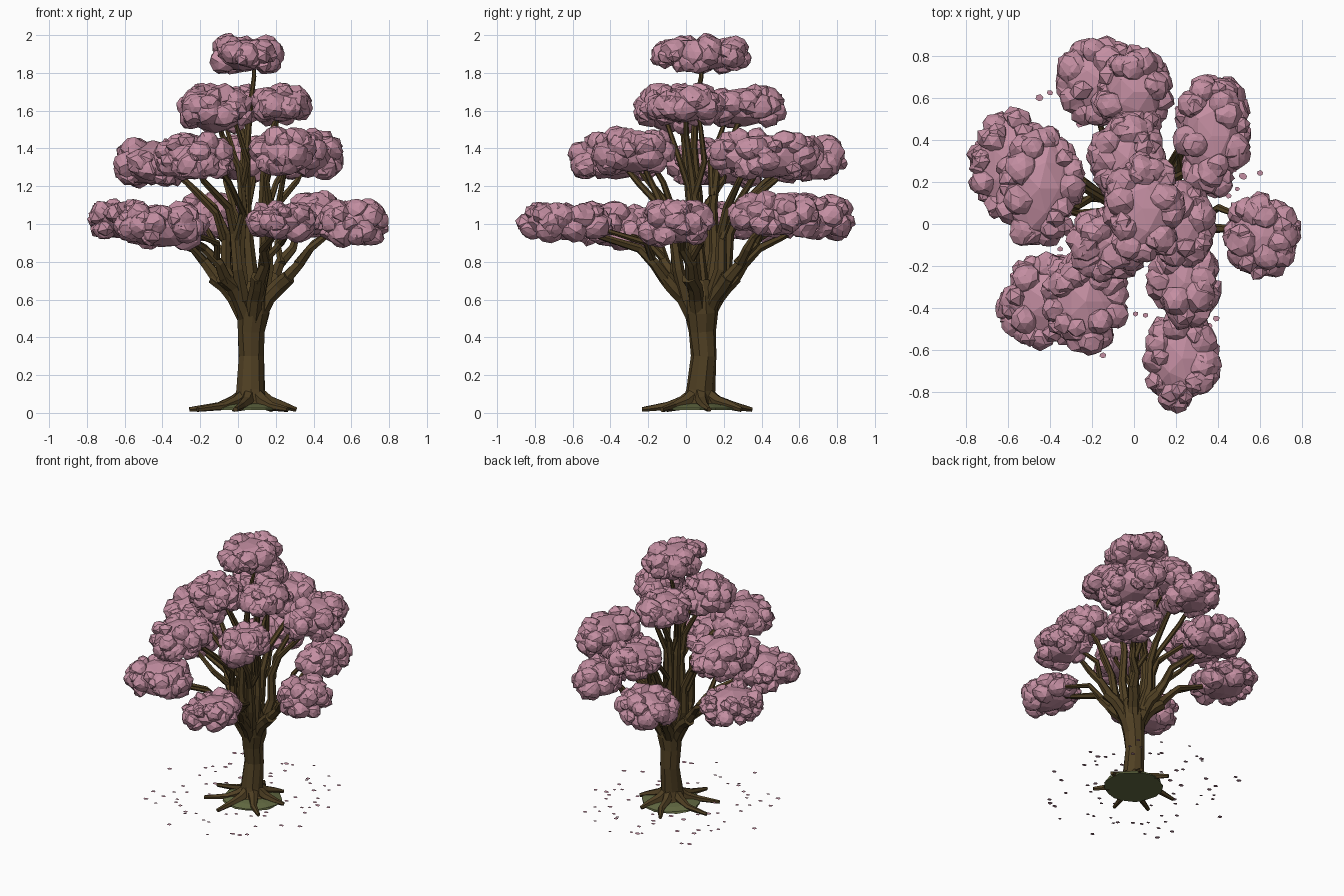
import bpy, bmesh, math, random
from mathutils import Vector, Matrix, Euler

if "Cube" in bpy.data.objects:
    bpy.data.objects.remove(bpy.data.objects["Cube"])

random.seed(7)
TX, TY = 0.07, 0.075          # trunk axis


def material(name, rgb):
    m = bpy.data.materials.new(name)
    m.diffuse_color = (*rgb, 1)
    m.use_nodes = True
    m.node_tree.nodes["Principled BSDF"].inputs["Base Color"].default_value = m.diffuse_color
    return m


BARK = material("dark_bark", (0.080, 0.051, 0.017))
PINK = material("blossom_pink", (0.55, 0.272, 0.36))
MOSS = material("moss_green", (0.125, 0.145, 0.055))


def finish(bm, name, mat):
    bmesh.ops.recalc_face_normals(bm, faces=bm.faces)
    me = bpy.data.meshes.new(name)
    bm.to_mesh(me)
    bm.free()
    me.materials.append(mat)
    ob = bpy.data.objects.new(name, me)
    bpy.context.collection.objects.link(ob)
    return ob


def tube(bm, pts, radii, sides=7, rough=0.08):
    """Faceted tapering tube through pts."""
    pts = [Vector(p) for p in pts]
    rings, ref = [], None
    for i, p in enumerate(pts):
        d = (pts[min(i + 1, len(pts) - 1)] - pts[max(i - 1, 0)]).normalized()
        if ref is None:
            ref = Vector((0, 1, 0)) if abs(d.y) < 0.8 else Vector((1, 0, 0))
        u = (ref - d * ref.dot(d)).normalized()
        ref = u
        v = d.cross(u)
        ring = []
        for k in range(sides):
            a = 2 * math.pi * k / sides
            r = radii[i] * random.uniform(1 - rough, 1 + rough)
            ring.append(bm.verts.new(p + (u * math.cos(a) + v * math.sin(a)) * r))
        rings.append(ring)
    for a, b in zip(rings, rings[1:]):
        for k in range(sides):
            n = (k + 1) % sides
            bm.faces.new((a[k], a[n], b[n], b[k]))
    bm.faces.new(rings[0][::-1])
    bm.faces.new(rings[-1])


def polar(ang, r, z, wob=0.0):
    return (TX + r * math.cos(ang) + random.uniform(-wob, wob),
            TY + r * math.sin(ang) + random.uniform(-wob, wob), z)


def heading(x, y):
    return math.atan2(y - TY, x - TX), math.hypot(x - TX, y - TY)


def lump(bm, centre, size, subdiv, rough, spin):
    """Jittered low-poly ball."""
    rot = Euler([random.uniform(0, 6.28) * spin for _ in range(3)]).to_matrix().to_4x4()
    mat = Matrix.Translation(centre) @ Matrix.Diagonal((*size, 1)) @ rot
    res = bmesh.ops.create_icosphere(bm, subdivisions=subdiv, radius=1, matrix=mat)
    c = Vector(centre)
    for v in res["verts"]:
        v.co = c + (v.co - c) * random.uniform(1 - rough, 1 + rough * 0.5)


# Blossom pads: x, y, z, half sizes
LOW = [(.61, -.06, 1.0, .195, .215, .13), (.23, -.64, 1.01, .19, .26, .11),
       (-.41, -.37, .985, .25, .235, .135), (-.59, .28, 1.02, .215, .275, .12),
       (-.15, .68, 1.03, .23, .22, .13), (.40, .47, 1.04, .16, .25, .125)]
MID = [(-.23, -.37, 1.35, .21, .26, .135), (.24, -.28, 1.38, .18, .23, .13),
       (.37, .42, 1.36, .195, .30, .14), (-.0, .63, 1.34, .19, .235, .135),
       (-.45, .17, 1.32, .225, .29, .14)]
HIGH = [(-.12, -.09, 1.60, .205, .19, .135), (.23, .0, 1.63, .165, .21, .11),
        (-.03, .31, 1.62, .19, .22, .12)]
TOP = [(.04, .075, 1.895, .205, .265, .105)]


def pad(name, x, y, z, rx, ry, rz):
    bm = bmesh.new()
    lump(bm, (x, y, z), (rx - .045, ry - .045, rz * .85), 2, .08, 0)
    n = int(32 + 50 * (rx + ry - .34))
    for i in range(n):
        r = random.uniform(.042, .078)
        a = i * 2.39996 + random.uniform(-.25, .25)
        s = random.uniform(-.65, .8)
        c = math.sqrt(1 - s * s) * random.uniform(.95, 1.06)
        p = (x + (rx - r) * c * math.cos(a), y + (ry - r) * c * math.sin(a),
             z + (rz - r * .75) * s * 1.2)
        lump(bm, p, (r * 1.08, r * 1.08, r), 1 if r < .055 else 2, .16, 1)
    finish(bm, name, PINK)


for tier, pads in (("low", LOW), ("middle", MID), ("high", HIGH), ("top", TOP)):
    for i, p in enumerate(pads):
        pad(f"{tier}_blossom_{i + 1}", *p)

# Trunk
bm = bmesh.new()
tube(bm, [(.07, .075, .02), (.068, .075, .06), (.068, .075, .12), (.07, .095, .30),
          (.07, .085, .43), (.08, .08, .53), (.085, .075, .62), (.08, .07, .70)],
     [.12, .09, .076, .068, .073, .088, .088, .06], 10, .06)
finish(bm, "trunk", BARK)

# Roots
bm = bmesh.new()
for i in range(7):
    a = i * math.tau / 7 + random.uniform(-.15, .15) + .1
    L = .285 - .05 * math.cos(a) - .03 * math.sin(a) + random.uniform(-.02, .02)
    tube(bm, [polar(a, .04, .095), polar(a, .10, .058), polar(a, .18, .036, .008),
              polar(a + random.uniform(-.15, .15), L, .018)],
         [.042, .034, .023, .013], 6)
finish(bm, "roots", BARK)

# Limbs with knobbly ends, and branches to the lowest pads
limbs, twigs = bmesh.new(), bmesh.new()
for x, y, z, *_ in LOW:
    a, d = heading(x, y)
    tube(limbs, [polar(a, .03, .50), polar(a, .09, .61), polar(a, .14, .67, .01),
                 polar(a, .20, .72, .01)], [.045, .042, .042, .042], 7)
    tube(twigs, [polar(a, .18, .70), polar(a + .08, .25, .79, .012),
                 polar(a - .06, .33, .87, .012), polar(a, d * .72, .93),
                 polar(a, d, z)], [.036, .029, .024, .018, .012], 6)
    tube(twigs, [polar(a, .25, .79), polar(a + .25, .33, .90, .01),
                 polar(a + .15, d * .8, z - .03)], [.022, .018, .012], 6)
finish(limbs, "main_limbs", BARK)
finish(twigs, "low_branches", BARK)

# Tall branches to the upper pads, forking near the top
bm = bmesh.new()
for x, y, z, *_ in MID:
    a, d = heading(x, y)
    tube(bm, [polar(a, .08, .60), polar(a, .14, .76, .012), polar(a, .15, .95, .015),
              polar(a, .21, 1.09, .015), polar(a - .15, d * .7, 1.23),
              polar(a - .1, d * .9, z)], [.04, .032, .026, .022, .017, .012], 6)
    tube(bm, [polar(a, .15, .92), polar(a + .3, .19, 1.06, .01),
              polar(a + .25, d * .65, 1.22), polar(a + .15, d * .9, z)],
         [.02, .019, .016, .011], 6)
finish(bm, "middle_branches", BARK)

bm = bmesh.new()
for x, y, z, *_ in HIGH:
    a, d = heading(x, y)
    tube(bm, [polar(a, .05, .62), polar(a, .075, .85, .012), polar(a, .07, 1.1, .015),
              polar(a, .09, 1.3, .015), polar(a - .2, d * .7, 1.47), polar(a, d, z)],
         [.036, .028, .024, .02, .016, .011], 6)
    tube(bm, [polar(a, .07, 1.15), polar(a + .6, .10, 1.33, .01),
              polar(a + .4, d * .8, z - .05)], [.019, .016, .011], 6)
# Leader to the top pad
tube(bm, [(TX, TY, .65), (.05, .06, .9), (.04, .06, 1.15), (.045, .04, 1.4),
          (.065, .05, 1.62), (.085, .08, 1.78), (.08, .08, 1.9)],
     [.05, .034, .028, .021, .015, .012, .01], 7)
finish(bm, "high_branches", BARK)

# Moss mound
bm = bmesh.new()
tube(bm, [(TX, TY, .014), (TX, TY, .026), (TX, TY, .042), (TX, TY, .055)],
     [.205, .205, .15, .06], 16, .04)
finish(bm, "moss_mound", MOSS)

# Fallen petals
bm = bmesh.new()
for i in range(75):
    a = random.uniform(0, math.tau)
    r = random.uniform(.25, .76)
    cx, cy = r * math.cos(a) * .9, .06 + r * math.sin(a)
    w = random.uniform(.012, .02)
    ring = [bm.verts.new((cx + w * math.cos(k * math.tau / 6 + a),
                          cy + w * random.uniform(.7, 1) * math.sin(k * math.tau / 6 + a), .026))
            for k in range(6)]
    bm.faces.new(ring)
finish(bm, "fallen_petals", PINK)
